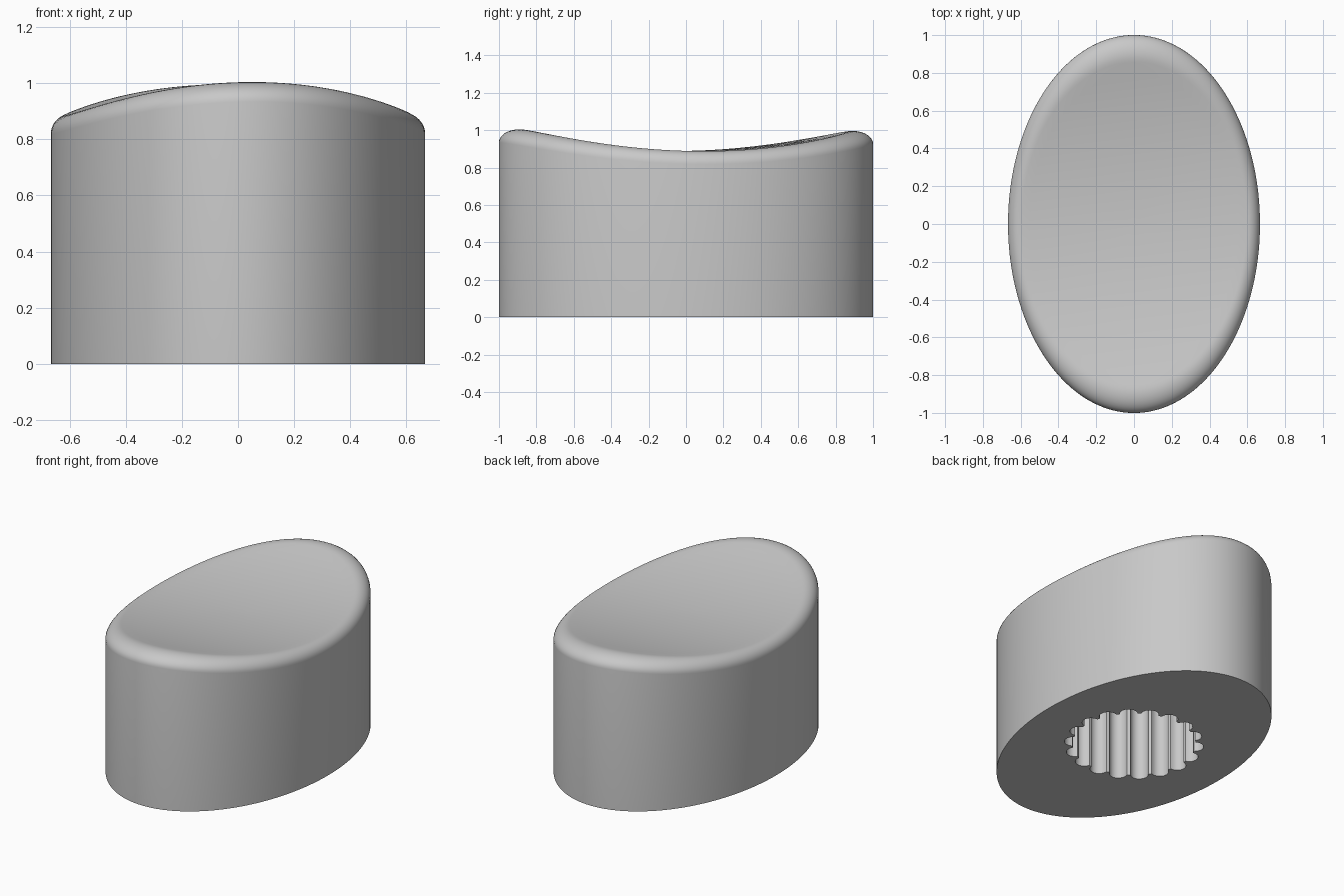
import bpy, bmesh, math

cube = bpy.data.objects.get("Cube")
if cube:
    bpy.data.objects.remove(cube, do_unlink=True)

HALF_X, STRETCH = 0.667, 1.5      # oval = circle stretched along y
FILLET = 0.07                     # rounding of the top rim
LOBES, ARC = 18, 9                # socket grooves and points per groove
LOBE_R, LOBE_RING, DEPTH = 0.054, 0.364, 0.62
PHASE = math.radians(5)
COUNT = LOBES * ARC


def angle(i):
    return PHASE + math.tau * (i - (ARC - 1) / 2) / COUNT


def top_height(x, y):
    # Shallow trough, turned slightly about z and a touch higher in front
    v = (y - 0.13 * x) / math.hypot(1, 0.13)
    return 0.888 + 0.147 * v * v - 0.005 * y


def ray_height(a, rho):
    return top_height(rho * math.cos(a), STRETCH * rho * math.sin(a))


def oval(a, rho, z):
    return (rho * math.cos(a), STRETCH * rho * math.sin(a), z)


def rim_arc(a, steps=10):
    # Fillet tangent to the wall and to the trough along one ray
    corner = ray_height(a, HALF_X)
    slope = math.atan((corner - ray_height(a, HALF_X - 0.09)) / 0.09)
    tangent = FILLET / math.tan((math.pi / 2 - slope) / 2)
    pts = []
    for s in range(steps + 1):
        t = (math.pi / 2 + slope) * s / steps
        pts.append((HALF_X - FILLET + FILLET * math.cos(t),
                    corner - tangent + FILLET * math.sin(t)))
    return pts


def socket_point(i, z):
    # Half-round grooves around a circle
    lobe, p = divmod(i, ARC)
    a = PHASE + math.tau * lobe / LOBES
    b = a + math.pi * (p / (ARC - 1) - 0.5)
    return (LOBE_RING * math.cos(a) + LOBE_R * math.cos(b),
            LOBE_RING * math.sin(a) + LOBE_R * math.sin(b), z)


# Rings from the socket ceiling, out over the base, up the wall, to the top
idx = range(COUNT)
arcs = [rim_arc(angle(i)) for i in idx]
rings = [[socket_point(i, DEPTH) for i in idx],
         [socket_point(i, 0) for i in idx],
         [oval(angle(i), HALF_X, 0) for i in idx]]
for s in range(len(arcs[0])):
    rings.append([oval(angle(i), *arcs[i][s]) for i in idx])
for f in (0.93, 0.85, 0.75, 0.62, 0.48, 0.34, 0.2, 0.08):
    ring = []
    for i in idx:
        rho = arcs[i][-1][0] * f
        ring.append(oval(angle(i), rho, ray_height(angle(i), rho)))
    rings.append(ring)

bm = bmesh.new()
loops = [[bm.verts.new(p) for p in ring] for ring in rings]
for low, high in zip(loops, loops[1:]):
    for i in idx:
        j = (i + 1) % COUNT
        bm.faces.new((low[i], low[j], high[j], high[i]))
bm.faces.new(list(reversed(loops[0])))           # socket ceiling
centre = bm.verts.new((0, 0, top_height(0, 0)))  # middle of the trough
for i in idx:
    bm.faces.new((loops[-1][i], loops[-1][(i + 1) % COUNT], centre))
bmesh.ops.recalc_face_normals(bm, faces=bm.faces)

mesh = bpy.data.meshes.new("oval_knob")
bm.to_mesh(mesh)
bm.free()
knob = bpy.data.objects.new("oval_knob", mesh)
bpy.context.collection.objects.link(knob)

# Single grey material
grey = bpy.data.materials.new("light_grey")
grey.use_nodes = True
colour = (0.58, 0.58, 0.58, 1)
grey.diffuse_color = colour
grey.node_tree.nodes["Principled BSDF"].inputs["Base Color"].default_value = colour
mesh.materials.append(grey)

bpy.ops.object.select_all(action="DESELECT")
knob.select_set(True)
bpy.context.view_layer.objects.active = knob
bpy.ops.object.shade_smooth_by_angle(angle=math.radians(35))
